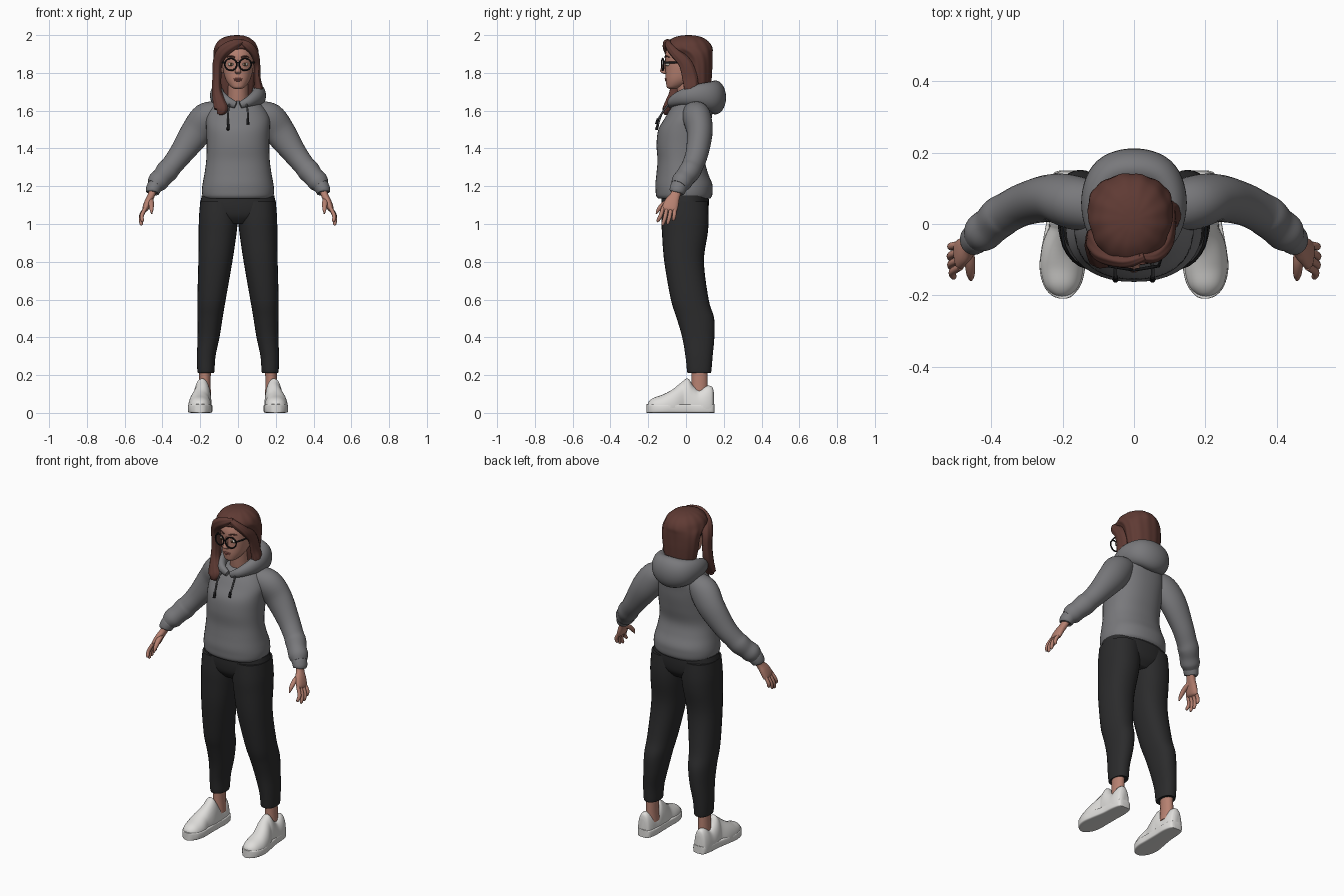
import bpy, bmesh, math
from mathutils import Vector


def material(name, r, g, b):
    m = bpy.data.materials.new(name)
    m.diffuse_color = (r, g, b, 1)
    return m


GREY = material("hoodie grey", 0.19, 0.19, 0.2)
BLACK = material("trouser black", 0.024, 0.024, 0.025)
WHITE = material("shoe white", 0.74, 0.73, 0.71)
SKIN = material("skin", 0.47, 0.22, 0.165)
HAIR = material("hair brown", 0.115, 0.043, 0.034)
FRAME = material("frame black", 0.008, 0.008, 0.009)
CORD = material("cord grey", 0.08, 0.08, 0.085)
LIPS = material("lip rose", 0.36, 0.12, 0.1)
EYE = material("eye white", 0.6, 0.55, 0.48)
IRIS = material("iris brown", 0.07, 0.035, 0.015)


def spline(keys, steps):
    """Smooth interpolation through all key values."""
    out = []
    for i in range(len(keys) - 1):
        q = [keys[max(0, min(len(keys) - 1, i + k))] for k in (-1, 0, 1, 2)]
        for s in range(steps):
            t = s / steps
            out.append([0.5 * (2 * b + (c - a) * t + (2 * a - 5 * b + 4 * c - d) * t * t
                               + (3 * b - a - 3 * c + d) * t ** 3) for a, b, c, d in zip(*q)])
    return out + [list(keys[-1])]


def loft(name, keys, mat, level=False, ref=(0, 1, 0), power=2.0, sides=28, steps=5,
         side=1, ripple=0.0, waves=11, floor=None):
    """Skin of oval rings; each key is x, y, z, half width, half depth."""
    rings = spline([(k[0] * side, *k[1:]) for k in keys], steps)
    pts = [Vector(r[:3]) for r in rings]
    bm = bmesh.new()
    loops = []
    for i, r in enumerate(rings):
        if level:
            u, v = Vector((1, 0, 0)), Vector((0, 1, 0))
        else:
            t = (pts[min(i + 1, len(pts) - 1)] - pts[max(i - 1, 0)]).normalized()
            u = Vector(ref).cross(t).normalized()
            v = t.cross(u)
        ring = []
        for j in range(sides):
            ang = math.tau * j / sides
            c, s = math.cos(ang), math.sin(ang)
            k = 1 + ripple * math.cos(waves * ang + i * 0.08)
            cu = math.copysign(abs(c) ** (2 / power), c) * k
            sv = math.copysign(abs(s) ** (2 / power), s) * k
            p = pts[i] + u * cu * max(r[3], 0.001) + v * sv * max(r[4], 0.001)
            if floor is not None:
                p.z = max(p.z, floor)
            ring.append(bm.verts.new(p))
        loops.append(ring)
    for a, b in zip(loops, loops[1:]):
        for j in range(sides):
            n = (j + 1) % sides
            bm.faces.new((a[j], a[n], b[n], b[j]))
    bm.faces.new(loops[0])
    bm.faces.new(loops[-1])
    bmesh.ops.recalc_face_normals(bm, faces=bm.faces)
    me = bpy.data.meshes.new(name)
    bm.to_mesh(me)
    bm.free()
    ob = bpy.data.objects.new(name, me)
    bpy.context.collection.objects.link(ob)
    return finish(ob, name, mat)


def finish(ob, name, mat):
    ob.name = name
    ob.data.materials.append(mat)
    bpy.ops.object.select_all(action='DESELECT')
    bpy.context.view_layer.objects.active = ob
    ob.select_set(True)
    bpy.ops.object.shade_smooth_by_angle(angle=math.radians(50))
    return ob


def ball(name, loc, size, mat):
    bpy.ops.mesh.primitive_uv_sphere_add(segments=20, ring_count=12, radius=1, location=loc)
    ob = bpy.context.object
    ob.scale = size
    return finish(ob, name, mat)


# Hoodie body with gathered hem
loft("hoodie_body", [
    (0, -.01, 1.135, .178, .138), (0, -.01, 1.15, .188, .148), (0, -.01, 1.18, .191, .151),
    (0, -.012, 1.215, .187, .15), (0, -.02, 1.27, .177, .136), (0, -.025, 1.34, .168, .126),
    (0, -.02, 1.42, .166, .136), (0, -.008, 1.5, .168, .138), (0, .012, 1.56, .168, .124),
    (0, .03, 1.61, .145, .112), (0, .04, 1.645, .11, .09), (0, .04, 1.66, .06, .05)],
    GREY, level=True, power=2.25, sides=40)

# Folded hood lying round the neck and down the back
half = [(.012, -.085, 1.63, .014, .018), (.06, -.07, 1.65, .024, .028), (.1, -.01, 1.672, .034, .044),
        (.106, .07, 1.68, .042, .062), (.07, .135, 1.675, .054, .08)]
loft("hood", [(-k[0], *k[1:]) for k in half] + [(0, .155, 1.67, .057, .09)] + half[::-1],
     GREY, ref=(0, 0, 1), steps=6)

# Hips of the trousers
loft("trouser_hips", [(0, -.005, 1.0, .09, .085), (0, -.005, 1.04, .17, .115),
                      (0, -.005, 1.09, .2, .125), (0, -.005, 1.15, .192, .125)],
     BLACK, level=True, power=2.3, sides=36)

for s, tag in ((-1, "right"), (1, "left")):
    # Sleeve and cuff
    loft("sleeve_" + tag, [
        (.09, .045, 1.61, .045, .06), (.16, .058, 1.565, .083, .075), (.222, .073, 1.485, .082, .068),
        (.3, .058, 1.375, .064, .06), (.35, .035, 1.31, .057, .057), (.375, .02, 1.28, .06, .058),
        (.4, -.003, 1.25, .054, .054), (.425, -.024, 1.222, .055, .054), (.442, -.038, 1.2, .042, .044)],
        GREY, side=s)
    loft("cuff_" + tag, [(.432, -.032, 1.21, .036, .038), (.44, -.037, 1.2, .041, .044),
                         (.454, -.048, 1.172, .037, .041), (.456, -.05, 1.166, .028, .032)], GREY, side=s)
    # Hand: palm, four fingers, thumb
    loft("palm_" + tag, [(.448, -.045, 1.185, .02, .026), (.46, -.058, 1.15, .019, .027),
                         (.477, -.075, 1.115, .019, .038), (.491, -.087, 1.08, .016, .041),
                         (.496, -.09, 1.066, .006, .03)], SKIN, side=s, power=2.3)
    for y, tip in ((-.12, (.506, -.148, 1.01)), (-.1, (.512, -.122, .992)),
                   (-.078, (.514, -.096, .998)), (-.058, (.512, -.066, 1.016))):
        x2, y2, z2 = tip
        loft("finger_" + tag, [(.487, y, 1.09, .01, .01), ((.5 + x2) / 2 + .006, (y + y2) / 2, (1.08 + z2) / 2, .0105, .0105),
                               (x2, y2, z2 + .008, .0085, .0085), (x2 - .002, y2, z2, .002, .002)],
             SKIN, side=s, sides=12, steps=4)
    loft("thumb_" + tag, [(.466, -.075, 1.13, .015, .018), (.46, -.112, 1.11, .013, .015),
                          (.458, -.143, 1.08, .011, .011), (.457, -.158, 1.054, .003, .003)],
         SKIN, ref=(1, 0, 0), side=s, sides=14)
    # Trouser leg
    loft("trouser_leg_" + tag, [
        (.17, .07, .215, .04, .058), (.17, .07, .22, .045, .064), (.168, .069, .3, .049, .072),
        (.156, .065, .4, .058, .085), (.148, .05, .5, .066, .099), (.14, .02, .6, .075, .1),
        (.12, -.01, .8, .09, .105), (.108, -.006, .95, .1, .121), (.104, -.005, 1.03, .103, .125),
        (.1, -.005, 1.12, .1, .12)], BLACK, level=True, power=2.25, side=s)
    # Ankle
    loft("ankle_" + tag, [(.176, .07, .08, .034, .046), (.176, .072, .15, .031, .043),
                          (.174, .072, .24, .031, .042)], SKIN, level=True, side=s)
    # Shoe upper: y, half width, top height
    loft("shoe_upper_" + tag, [(.19 + .012 * (y < -.05), y, .03, w, top - .03) for y, w, top in (
        (.147, .02, .11), (.138, .037, .138), (.11, .046, .143), (.07, .049, .122), (.04, .05, .142),
        (.01, .049, .182), (-.02, .05, .165), (-.07, .057, .125), (-.12, .061, .098),
        (-.17, .05, .08), (-.195, .03, .062), (-.203, .01, .045))],
        WHITE, ref=(0, 0, 1), side=s, floor=.02, power=2.2)
    # Shoe sole
    loft("shoe_sole_" + tag, [(x, y, .023, w, .023) for x, y, w in (
        (.187, .15, .02), (.187, .14, .04), (.187, .09, .051), (.19, .02, .053), (.197, -.06, .06),
        (.201, -.12, .064), (.201, -.17, .053), (.2, -.2, .03), (.2, -.209, .01))],
        WHITE, ref=(0, 0, 1), side=s, power=7, sides=32)
    # Drawstring with dark tip
    end = 1.52 if s < 0 else 1.55
    loft("drawstring_" + tag, [(.045, -.088, 1.64, .005, .005), (.052, -.125, 1.59, .005, .005),
                               (.052, -.15, end, .005, .005)], CORD, side=s, sides=10)
    loft("drawstring_tip_" + tag, [(.052, -.148, end + .008, .007, .007),
                                   (.052, -.157, end - .022, .008, .008)], FRAME, side=s, sides=10)
    # Eye, iris, brow and ear
    ball("eye_" + tag, (s * .036, -.094, 1.845), (.018, .016, .009), EYE)
    ball("iris_" + tag, (s * .036, -.109, 1.845), (.007, .003, .007), IRIS)
    loft("eyebrow_" + tag, [(.016, -.112, 1.882, .003, .003), (.038, -.106, 1.889, .004, .004),
                            (.06, -.087, 1.883, .002, .002)], HAIR, ref=(0, 0, 1), side=s, sides=8)
    ball("ear_" + tag, (s * .082, .015, 1.83), (.012, .02, .032), SKIN)
    # Glasses rim and temple
    bpy.ops.mesh.primitive_torus_add(major_radius=.032, minor_radius=.0042, major_segments=32, minor_segments=8,
                                     location=(s * .038, -.123, 1.845),
                                     rotation=(math.pi / 2, 0, s * .17))
    finish(bpy.context.object, "glasses_rim_" + tag, FRAME)
    loft("glasses_temple_" + tag, [(.069, -.118, 1.855, .004, .005), (.083, -.07, 1.855, .003, .005),
                                   (.09, .01, 1.852, .003, .005)], FRAME, ref=(0, 0, 1), side=s, sides=8)

# Glasses bridge
loft("glasses_bridge", [(-.01, -.128, 1.85, .003, .003), (0, -.131, 1.855, .003, .003),
                        (.01, -.128, 1.85, .003, .003)], FRAME, ref=(0, 0, 1), sides=8)

# Neck, head and facial features
loft("neck", [(0, .035, 1.58, .062, .06), (0, .015, 1.67, .053, .056), (0, .005, 1.77, .052, .06)],
     SKIN, level=True)
loft("head", [(0, -.068, 1.714, .012, .018), (0, -.064, 1.722, .033, .036), (0, -.045, 1.742, .052, .06),
              (0, -.025, 1.77, .067, .083), (0, -.008, 1.81, .078, .1), (0, 0, 1.85, .084, .109),
              (0, .005, 1.9, .085, .114), (0, .008, 1.95, .07, .095), (0, .01, 1.98, .03, .04)],
     SKIN, level=True, power=2.15, sides=36)
loft("nose", [(0, -.102, 1.868, .007, .008), (0, -.115, 1.84, .009, .011), (0, -.122, 1.812, .015, .015),
              (0, -.115, 1.8, .016, .014), (0, -.105, 1.793, .006, .006)], SKIN, level=True, sides=16)
ball("upper_lip", (0, -.105, 1.768), (.024, .008, .005), LIPS)
ball("lower_lip", (0, -.104, 1.76), (.02, .008, .0055), LIPS)

# Hair: main mass rising from the nape and sweeping forward over the crown
loft("hair_mass", [(-.005, .06, 1.64, .075, .045), (-.008, .065, 1.72, .095, .065), (-.01, .065, 1.8, .109, .073),
                   (-.01, .062, 1.86, .116, .078), (-.01, .045, 1.9, .119, .096), (-.01, .016, 1.93, .115, .125),
                   (-.01, .012, 1.96, .101, .113), (-.01, .012, 1.985, .072, .08), (-.005, .012, 1.997, .035, .04),
                   (-.005, .012, 2.0, .003, .003)],
     HAIR, level=True, sides=88, ripple=.013, waves=13)
# Long lock over one shoulder, shorter swept lock on the other side
loft("hair_lock_long", [(.03, -.09, 1.968, .01, .012), (-.02, -.105, 1.95, .026, .018), (-.075, -.088, 1.915, .032, .026),
                        (-.106, -.055, 1.86, .026, .036), (-.112, -.045, 1.78, .023, .036), (-.112, -.055, 1.7, .026, .033),
                        (-.098, -.088, 1.64, .033, .024), (-.09, -.105, 1.605, .034, .02), (-.105, -.108, 1.582, .008, .008)],
     HAIR, sides=44, ripple=.04, waves=7)
loft("hair_lock_short", [(.01, -.09, 1.968, .01, .012), (.05, -.092, 1.945, .022, .018), (.085, -.058, 1.905, .022, .026),
                         (.1, -.005, 1.85, .017, .034), (.103, .02, 1.77, .017, .04), (.108, .025, 1.71, .024, .036),
                         (.09, .015, 1.665, .022, .024), (.075, .005, 1.645, .005, .006)],
     HAIR, sides=44, ripple=.04, waves=7)
